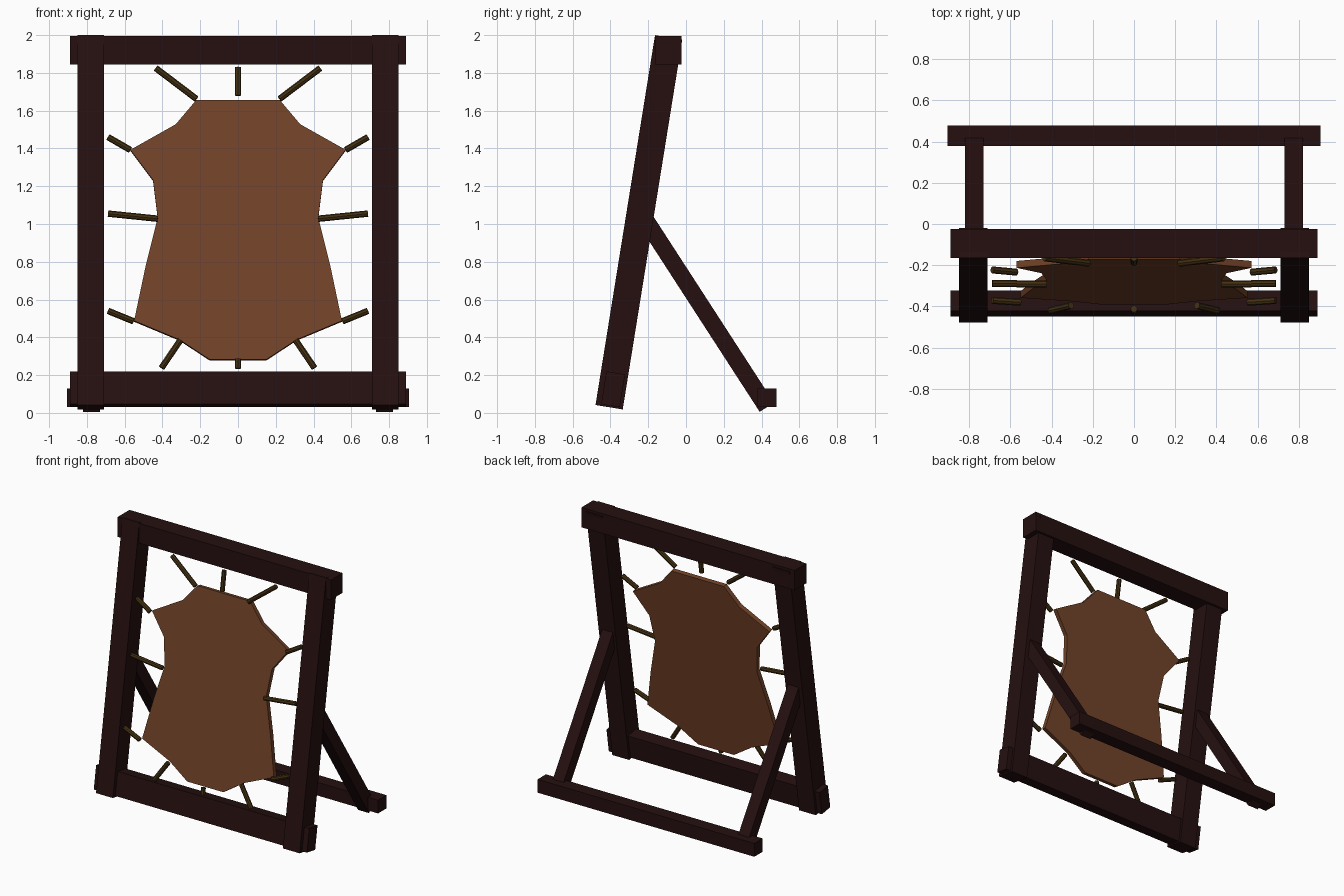
import bpy, bmesh
from math import atan2, cos, sin
from mathutils import Vector, Matrix

cube = bpy.data.objects.get("Cube")
if cube:
    bpy.data.objects.remove(cube)


def material(name, rgb):
    m = bpy.data.materials.new(name)
    m.use_nodes = True
    m.diffuse_color = (*rgb, 1)
    bsdf = next(n for n in m.node_tree.nodes if n.type == 'BSDF_PRINCIPLED')
    bsdf.inputs["Base Color"].default_value = (*rgb, 1)
    return m


wood = material("dark wood", (0.019, 0.005, 0.005))
leather = material("tanned leather", (0.168, 0.055, 0.021))
cord = material("cord", (0.058, 0.030, 0.006))


def finish(name, bm, mat):
    bmesh.ops.recalc_face_normals(bm, faces=bm.faces)
    mesh = bpy.data.meshes.new(name)
    bm.to_mesh(mesh)
    bm.free()
    mesh.materials.append(mat)
    obj = bpy.data.objects.new(name, mesh)
    bpy.context.collection.objects.link(obj)
    return obj


def beam(name, centre, size, tilt=0.0):
    """Timber box, tilted about the x axis."""
    bm = bmesh.new()
    bmesh.ops.create_cube(bm, size=1)
    bm.transform(Matrix.Translation(centre) @ Matrix.Rotation(tilt, 4, 'X')
                 @ Matrix.Diagonal((*size, 1)))
    return finish(name, bm, wood)


def strut(name, x, bottom, top, width, depth):
    """Timber between two (y, z) points at a given x."""
    a, b = Vector((x, *bottom)), Vector((x, *top))
    d = b - a
    return beam(name, (a + b) / 2, (width, depth, d.length), atan2(-d.y, d.z))


# Leaning frame
foot, head = (-0.407, 0.03), (-0.092, 1.988)
lean = atan2(head[0] - foot[0], head[1] - foot[1])


def frame_y(z):
    return foot[0] + (z - foot[1]) * (head[0] - foot[0]) / (head[1] - foot[1])


for side, s in (("left", 1), ("right", -1)):
    strut(side + "_post", s * 0.78, foot, head, 0.14, 0.146)
    strut(side + "_back_leg", s * 0.775, (0.428, 0.03), (-0.21, 1.015), 0.09, 0.09)

beam("top_beam", (0, -0.094, 1.92), (1.78, 0.14, 0.15))
beam("bottom_beam", (0, -0.386, 0.125), (1.78, 0.10, 0.176), -lean)
beam("back_foot_beam", (0, 0.428, 0.08), (1.81, 0.10, 0.10))

# Stretched hide: half outline mirrored, then given thickness
half = [(0.22, 1.655), (0.33, 1.525), (0.57, 1.39), (0.45, 1.23), (0.425, 1.03),
        (0.49, 0.77), (0.55, 0.485), (0.31, 0.385), (0.15, 0.28)]
outline = half + [(-x, z) for x, z in reversed(half)]
normal = Vector((0, cos(lean), -sin(lean)))
bm = bmesh.new()
face = bm.faces.new([bm.verts.new(Vector((x, frame_y(z) - 0.008, z)) - normal * 0.017)
                     for x, z in outline])
ext = bmesh.ops.extrude_face_region(bm, geom=[face], use_keep_orig=True)
bmesh.ops.translate(bm, vec=normal * 0.034,
                    verts=[v for v in ext["geom"] if isinstance(v, bmesh.types.BMVert)])
bmesh.ops.triangulate(bm, faces=[f for f in bm.faces if len(f.verts) > 4])
finish("stretched_hide", bm, leather)


# Lacing cords
def lace(name, start, end):
    a, b = (Vector((x, frame_y(z) - 0.046, z)) for x, z in (start, end))
    d = b - a
    bm = bmesh.new()
    bmesh.ops.create_cone(bm, cap_ends=True, segments=8, radius1=0.017, radius2=0.017,
                          depth=d.length)
    bm.transform(Matrix.Translation((a + b) / 2)
                 @ d.to_track_quat('Z', 'Y').to_matrix().to_4x4())
    finish(name, bm, cord)


laces = {
    "shoulder_lace": ((0.22, 1.662), (0.435, 1.825)),
    "upper_lace": ((0.57, 1.392), (0.688, 1.46)),
    "middle_lace": ((0.425, 1.028), (0.688, 1.055)),
    "lower_lace": ((0.553, 0.485), (0.688, 0.54)),
    "hip_lace": ((0.305, 0.385), (0.405, 0.238)),
}
for name, (p, q) in laces.items():
    lace("left_" + name, p, q)
    lace("right_" + name, (-p[0], p[1]), (-q[0], q[1]))
lace("top_lace", (0, 1.68), (0, 1.83))
lace("bottom_lace", (0, 0.285), (0, 0.235))
